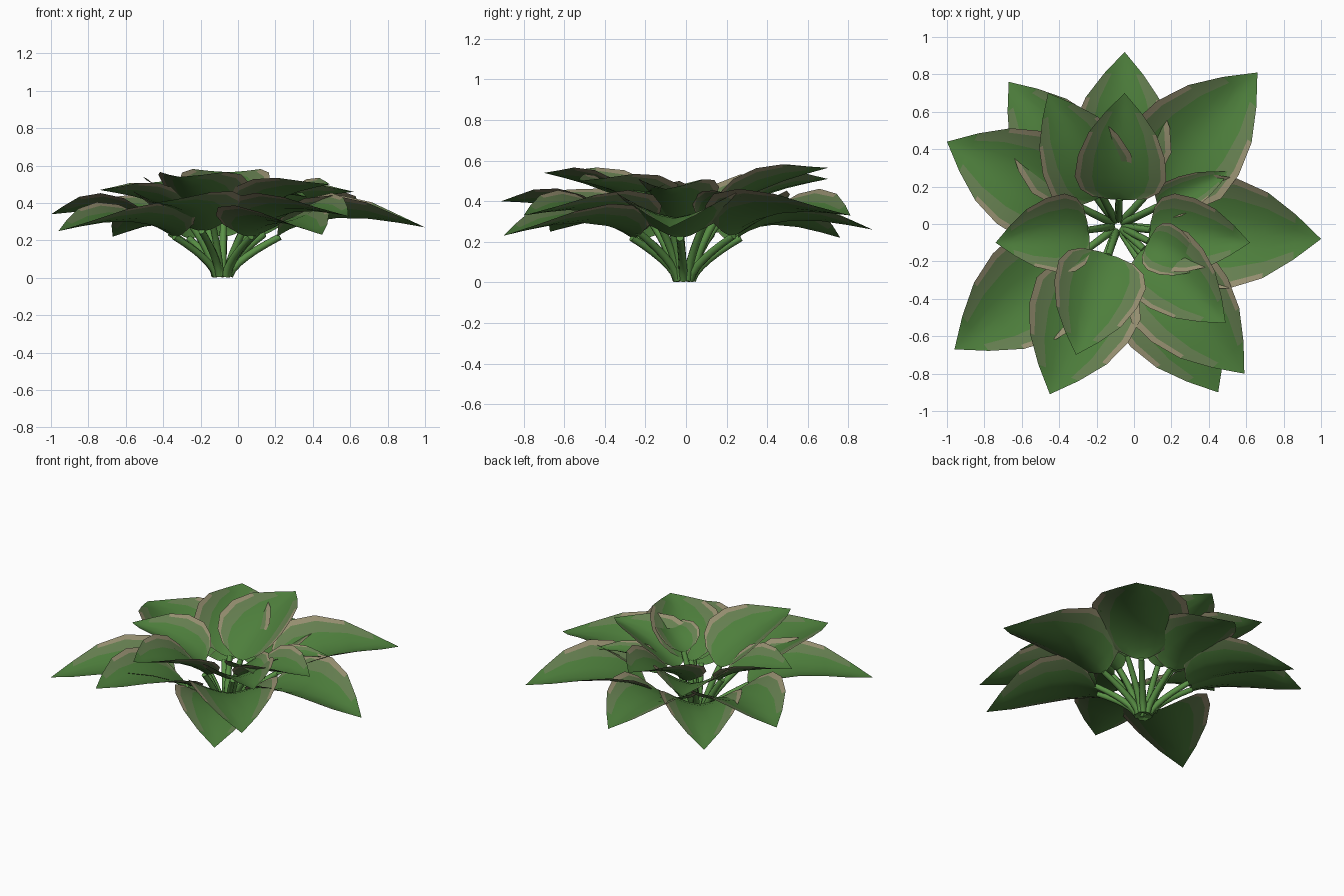
import bpy, math
from mathutils import Vector

if "Cube" in bpy.data.objects:
    bpy.data.objects.remove(bpy.data.objects["Cube"])

CX, CY = -0.085, -0.01          # crown of the plant


def mat(name, col):
    m = bpy.data.materials.new(name)
    m.diffuse_color = (*col, 1)
    m.use_nodes = True
    m.node_tree.nodes["Principled BSDF"].inputs["Base Color"].default_value = m.diffuse_color
    return m


GREEN = mat("leaf_green", (0.075, 0.21, 0.045))
BLEND = mat("leaf_blend", (0.13, 0.21, 0.08))
MARGIN = mat("leaf_margin", (0.30, 0.27, 0.16))
STALK = mat("stalk_green", (0.10, 0.28, 0.06))

# heart-shaped outline: position along the leaf, relative half width
PROFILE = [(0, 0.2), (0.02, 0.6), (0.08, 0.86), (0.2, 1.0), (0.4, 0.95),
           (0.62, 0.74), (0.82, 0.39), (1, 0)]
COLS = [-1, -0.88, -0.62, -0.32, 0, 0.32, 0.62, 0.88, 1]


def leaf(name, base, tip, half, bump, cup):
    base, tip = Vector(base), Vector(tip)
    d = tip - base
    side = Vector((-d.y, d.x, 0)).normalized()
    verts, faces, mats = [], [], []
    n = len(COLS)
    # rows across the leaf, edges cupped upward, midrib arched
    for t, w in PROFILE[:-1]:
        for s in COLS:
            p = base + d * t + side * (s * w * half)
            p.z += bump * math.sin(math.pi * t ** 0.75) + cup * abs(s) ** 1.55 * w ** 1.3
            verts.append(p)
    verts.append(tip)
    end = len(verts) - 1
    for r in range(len(PROFILE) - 1):
        for c in range(n - 1):
            a = r * n + c
            if r == len(PROFILE) - 2:
                faces.append((a, a + 1, end)[::-1])
            else:
                faces.append((a, a + n, a + n + 1, a + 1))
            edge = min(c, n - 2 - c)
            mats.append(2 if edge == 0 and r < 5 else 1 if edge <= 1 and r < 6 else 0)
    me = bpy.data.meshes.new(name)
    me.from_pydata(verts, [], faces)
    for m in (GREEN, BLEND, MARGIN):
        me.materials.append(m)
    for p, i in zip(me.polygons, mats):
        p.material_index = i
        p.use_smooth = True
    # upper side faces up
    if sum(p.normal.z for p in me.polygons) < 0:
        me.flip_normals()
    ob = bpy.data.objects.new(name, me)
    bpy.context.collection.objects.link(ob)


def stalk(name, ang, base, rad):
    cu = bpy.data.curves.new(name, 'CURVE')
    cu.dimensions = '3D'
    cu.bevel_depth = rad
    cu.bevel_resolution = 2
    cu.use_fill_caps = True
    sp = cu.splines.new('POLY')
    sp.points.add(6)
    R = math.hypot(base[0] - CX, base[1] - CY) + 0.01
    for i, pt in enumerate(sp.points):
        t = i / 6
        r = 0.037 + (R - 0.037) * t ** 1.5
        pt.co = (CX + r * math.cos(ang), CY + r * math.sin(ang),
                 0.012 + (base[2] - 0.012) * t, 1)
        pt.radius = 1.05 - 0.2 * t
    cu.materials.append(STALK)
    ob = bpy.data.objects.new(name, cu)
    bpy.context.collection.objects.link(ob)


# tip x, y, z, half width, base radius, base height, bump, cup
LEAVES = [
    # outer ring
    (1.00, -0.08, 0.27, 0.31, 0.30, 0.22, 0.08, 0.13),
    (0.66, 0.81, 0.33, 0.31, 0.32, 0.23, 0.07, 0.13),
    (-0.05, 0.92, 0.26, 0.27, 0.27, 0.22, 0.07, 0.10),
    (-0.67, 0.76, 0.22, 0.26, 0.28, 0.21, 0.07, 0.11),
    (-1.00, 0.44, 0.34, 0.29, 0.30, 0.24, 0.07, 0.11),
    (-0.96, -0.67, 0.25, 0.30, 0.31, 0.22, 0.07, 0.11),
    (-0.45, -0.91, 0.40, 0.30, 0.28, 0.25, 0.05, 0.11),
    (0.45, -0.90, 0.23, 0.29, 0.29, 0.22, 0.07, 0.10),
    (0.59, -0.80, 0.33, 0.28, 0.29, 0.25, 0.07, 0.11),
    # inner ring
    (-0.05, 0.70, 0.565, 0.245, 0.14, 0.30, 0.045, 0.12),
    (-0.46, 0.70, 0.51, 0.24, 0.18, 0.29, 0.045, 0.115),
    (-0.74, -0.10, 0.47, 0.21, 0.16, 0.29, 0.04, 0.11),
    (-0.31, -0.70, 0.54, 0.245, 0.16, 0.30, 0.045, 0.12),
    (0.49, -0.53, 0.50, 0.225, 0.18, 0.30, 0.045, 0.11),
    (0.62, -0.10, 0.46, 0.21, 0.17, 0.29, 0.045, 0.11),
    # small young leaves
    (0.37, -0.24, 0.43, 0.14, 0.18, 0.37, 0.05, 0.06),
    (0.51, 0.28, 0.42, 0.10, 0.24, 0.31, 0.05, 0.05),
]

for i, (x, y, z, half, br, bz, bump, cup) in enumerate(LEAVES):
    ang = math.atan2(y - CY, x - CX)
    base = (CX + br * math.cos(ang), CY + br * math.sin(ang), bz)
    leaf(f"leaf_{i + 1}", base, (x, y, z), half, bump, cup)
    stalk(f"leaf_stalk_{i + 1}", ang, base, 0.021)
